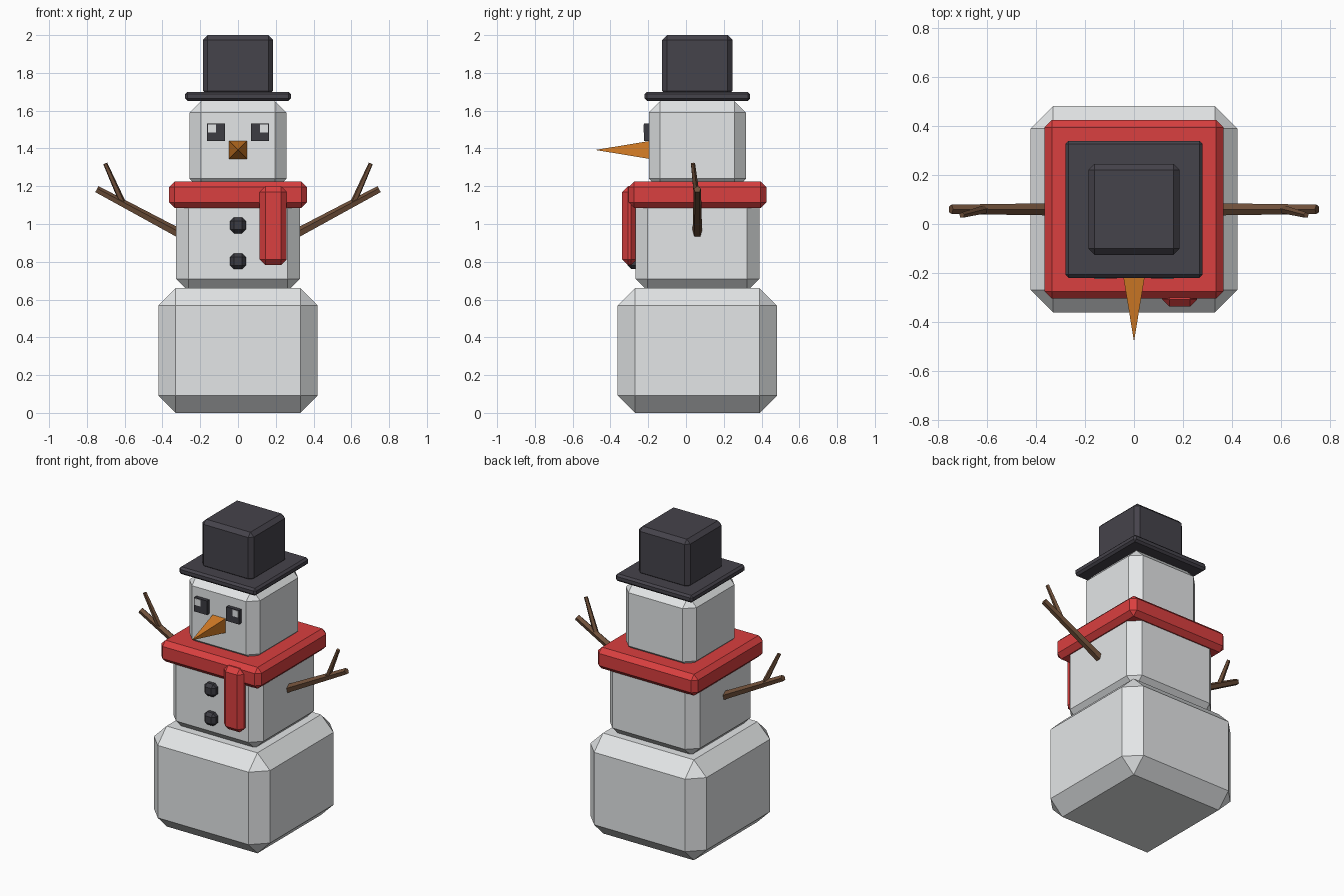
import bpy, bmesh
from mathutils import Vector

cube = bpy.data.objects.get("Cube")
if cube:
    bpy.data.objects.remove(cube, do_unlink=True)


def material(name, rgb):
    m = bpy.data.materials.new(name)
    m.use_nodes = True
    m.diffuse_color = (*rgb, 1)
    bsdf = m.node_tree.nodes["Principled BSDF"]
    bsdf.inputs["Base Color"].default_value = (*rgb, 1)
    bsdf.inputs["Roughness"].default_value = 0.9
    return m


SNOW = material("snow white", (0.78, 0.80, 0.81))
RED = material("scarf red", (0.70, 0.05, 0.05))
FELT = material("charcoal felt", (0.06, 0.056, 0.07))
COAL = material("coal black", (0.045, 0.045, 0.055))
WOOD = material("bark brown", (0.16, 0.08, 0.042))
CARROT = material("carrot orange", (0.68, 0.21, 0.02))

MID_Y = 0.06  # depth of the body axis


def finish(bm, name, mat):
    bmesh.ops.recalc_face_normals(bm, faces=bm.faces)
    me = bpy.data.meshes.new(name)
    bm.to_mesh(me)
    bm.free()
    me.materials.append(mat)
    ob = bpy.data.objects.new(name, me)
    bpy.context.collection.objects.link(ob)
    return ob


def block(name, mat, x, y, z, bevel=0.0):
    """Box spanning the (low, high) ranges, with single-segment chamfers."""
    bm = bmesh.new()
    bmesh.ops.create_cube(bm, size=1)
    for v in bm.verts:
        v.co = [(lo + hi) / 2 + c * (hi - lo) for c, (lo, hi) in zip(v.co, (x, y, z))]
    if bevel:
        bmesh.ops.bevel(bm, geom=bm.edges[:], offset=bevel, segments=1,
                        affect='EDGES', profile=0.5)
    return finish(bm, name, mat)


def square_block(name, mat, half, z, bevel):
    return block(name, mat, (-half, half), (MID_Y - half, MID_Y + half), z, bevel)


def stick(bm, start, end, r1, r2, sides=5):
    """Tapered stick between two points."""
    a, b = Vector(start), Vector(end)
    made = bmesh.ops.create_cone(bm, cap_ends=True, segments=sides,
                                 radius1=r1, radius2=r2, depth=(b - a).length)
    turn = (b - a).to_track_quat('Z', 'Y')
    for v in made["verts"]:
        v.co = turn @ v.co + (a + b) / 2


# Body, head, scarf wrap and hat
square_block("base_snow_block", SNOW, 0.422, (0, 0.66), 0.092)
square_block("torso_snow_block", SNOW, 0.328, (0.645, 1.2), 0.065)
square_block("head_snow_block", SNOW, 0.257, (1.18, 1.65), 0.06)
square_block("scarf_wrap", RED, 0.365, (1.085, 1.225), 0.03)
square_block("hat_brim", FELT, 0.28, (1.652, 1.70), 0.013)
square_block("hat_crown", FELT, 0.186, (1.68, 2.0), 0.025)

# Hanging scarf end
block("scarf_tail", RED, (0.115, 0.258), (-0.338, -0.262), (0.782, 1.2), 0.03)

# Coal buttons
for name, z in (("upper_button", 0.993), ("lower_button", 0.803)):
    block(name, COAL, (-0.042, 0.042), (-0.31, -0.24), (z - 0.042, z + 0.042), 0.02)

# Carrot nose: four-sided pyramid
bm = bmesh.new()
base = [bm.verts.new((sx * 0.047, -0.195, 1.392 + sz * 0.047))
        for sx, sz in ((-1, -1), (1, -1), (1, 1), (-1, 1))]
tip = bm.verts.new((0, -0.48, 1.392))
bm.faces.new(base)
for i in range(4):
    bm.faces.new((base[i], base[(i + 1) % 4], tip))
finish(bm, "carrot_nose", CARROT)

# Mirrored eyes and arms
for side, s in (("left", 1), ("right", -1)):
    def span(a, b):
        return tuple(sorted((s * a, s * b)))
    block(side + "_eye", COAL, span(0.07, 0.163), (-0.222, -0.19), (1.44, 1.532))
    block(side + "_eye_glint", SNOW, span(0.116, 0.159), (-0.225, -0.219), (1.485, 1.528))

    bm = bmesh.new()
    stick(bm, (s * 0.28, MID_Y, 0.932), (s * 0.748, MID_Y, 1.183), 0.027, 0.02)
    stick(bm, (s * 0.61, MID_Y, 1.11), (s * 0.703, 0.036, 1.32), 0.018, 0.012)
    finish(bm, side + "_branch_arm", WOOD)
